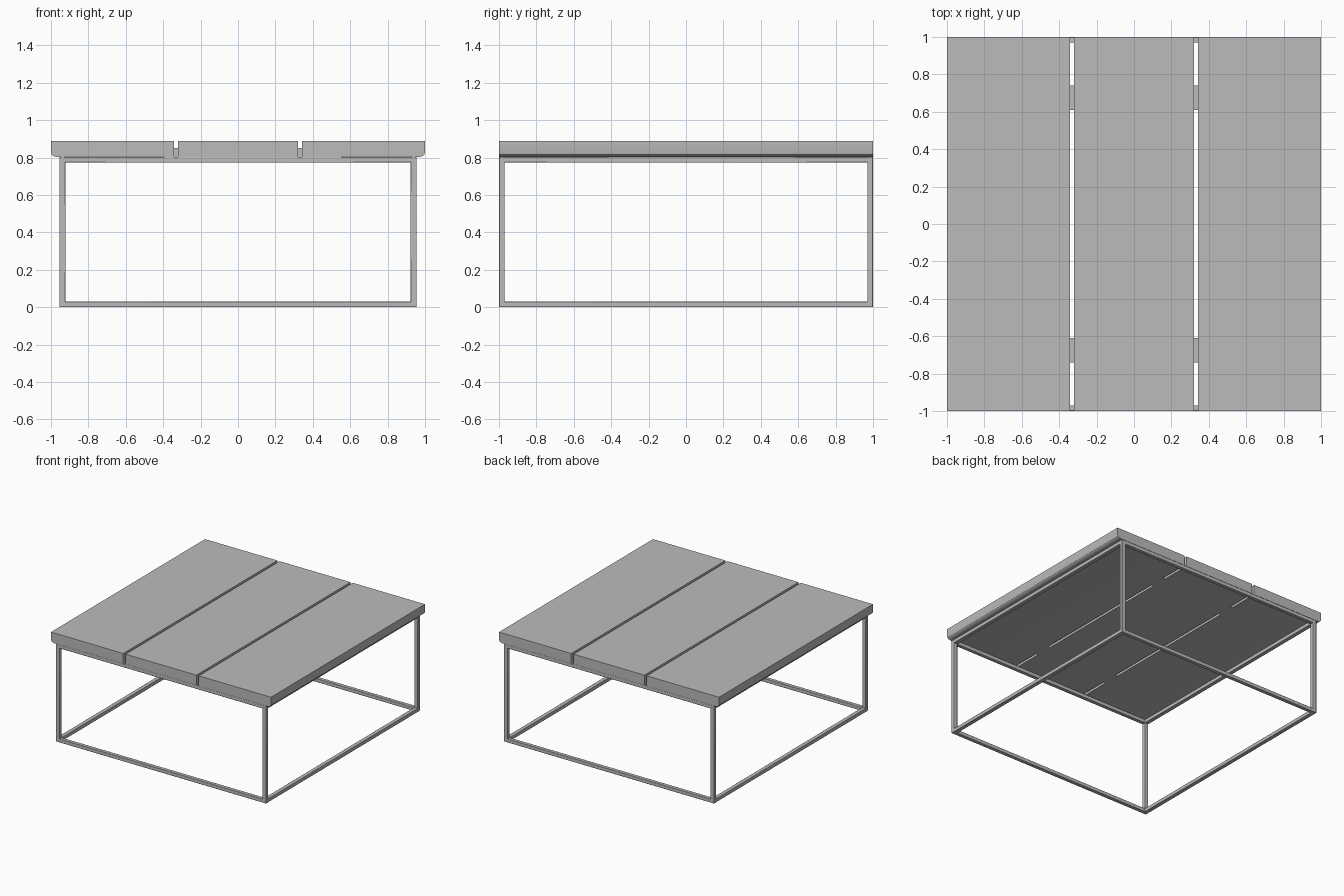
import bpy
import bmesh
from math import radians
from mathutils import Vector

cube = bpy.data.objects.get("Cube")
if cube:
    bpy.data.objects.remove(cube, do_unlink=True)

grey = bpy.data.materials.new("plain grey")
grey.use_nodes = True
grey.diffuse_color = (0.5, 0.5, 0.5, 1)
grey.node_tree.nodes["Principled BSDF"].inputs["Base Color"].default_value = (0.5, 0.5, 0.5, 1)


def finish(name, bm, bevel=0):
    bmesh.ops.recalc_face_normals(bm, faces=bm.faces)
    mesh = bpy.data.meshes.new(name)
    bm.to_mesh(mesh)
    bm.free()
    mesh.materials.append(grey)
    obj = bpy.data.objects.new(name, mesh)
    bpy.context.collection.objects.link(obj)
    if bevel:
        mod = obj.modifiers.new("soft edges", 'BEVEL')
        mod.width = bevel
        mod.segments = 2
    bpy.ops.object.select_all(action='DESELECT')
    obj.select_set(True)
    bpy.context.view_layer.objects.active = obj
    bpy.ops.object.shade_smooth_by_angle(angle=radians(30))
    return obj


def box(name, lo, hi, bevel=0):
    lo, hi = Vector(lo), Vector(hi)
    bm = bmesh.new()
    bmesh.ops.create_cube(bm, size=1)
    bmesh.ops.scale(bm, vec=hi - lo, verts=bm.verts)
    bmesh.ops.translate(bm, vec=(lo + hi) / 2, verts=bm.verts)
    return finish(name, bm, bevel)


def plank(name, profile):
    # Extrude an x-z profile along the whole depth
    bm = bmesh.new()
    face = bm.faces.new([bm.verts.new((x, -1, z)) for x, z in profile])
    ext = bmesh.ops.extrude_face_region(bm, geom=[face])
    moved = [v for v in ext["geom"] if isinstance(v, bmesh.types.BMVert)]
    bmesh.ops.translate(bm, vec=(0, 2, 0), verts=moved)
    return finish(name, bm)


TOP, UNDER = 0.887, 0.803
GAP_IN, GAP_OUT = 0.322, 0.343
FX, BAR, BAR_Y = 0.955, 0.033, 0.03

# Table top: a plain middle plank and two with eased outer lower edges
plank("middle_plank", [(-GAP_IN, UNDER), (GAP_IN, UNDER), (GAP_IN, TOP), (-GAP_IN, TOP)])
for side, s in (("left", 1), ("right", -1)):
    shape = [(GAP_OUT, UNDER), (0.972, UNDER), (0.988, 0.808), (0.997, 0.817),
             (1, 0.83), (1, TOP), (GAP_OUT, TOP)]
    plank(side + "_plank", [(s * x, z) for x, z in shape])

    # Connecting tongues in the gap between planks
    for end, e in (("front", -1), ("back", 1)):
        xs = sorted((s * (GAP_IN - 0.01), s * (GAP_OUT + 0.01)))
        ys = sorted((e * 0.61, e * 0.74))
        box(f"{end}_{side}_tongue", (xs[0], ys[0], UNDER), (xs[1], ys[1], 0.85))

# Square-bar frame: legs and side rails
for side, s in (("left", 1), ("right", -1)):
    x0, x1 = sorted((s * FX, s * (FX - BAR)))
    for end, e in (("front", -1), ("back", 1)):
        y0, y1 = sorted((e, e * (1 - BAR_Y)))
        box(f"{end}_{side}_leg", (x0, y0, 0), (x1, y1, UNDER), 0.003)
    for level, z in (("lower", 0), ("upper", UNDER - BAR_Y)):
        box(f"{side}_{level}_rail", (x0, -1, z), (x1, 1, z + BAR_Y), 0.003)

# Front and back rails
for end, e in (("front", -1), ("back", 1)):
    y0, y1 = sorted((e, e * (1 - BAR_Y)))
    for level, z in (("lower", 0), ("upper", UNDER - BAR_Y)):
        box(f"{end}_{level}_rail", (-FX, y0, z), (FX, y1, z + BAR_Y), 0.003)
